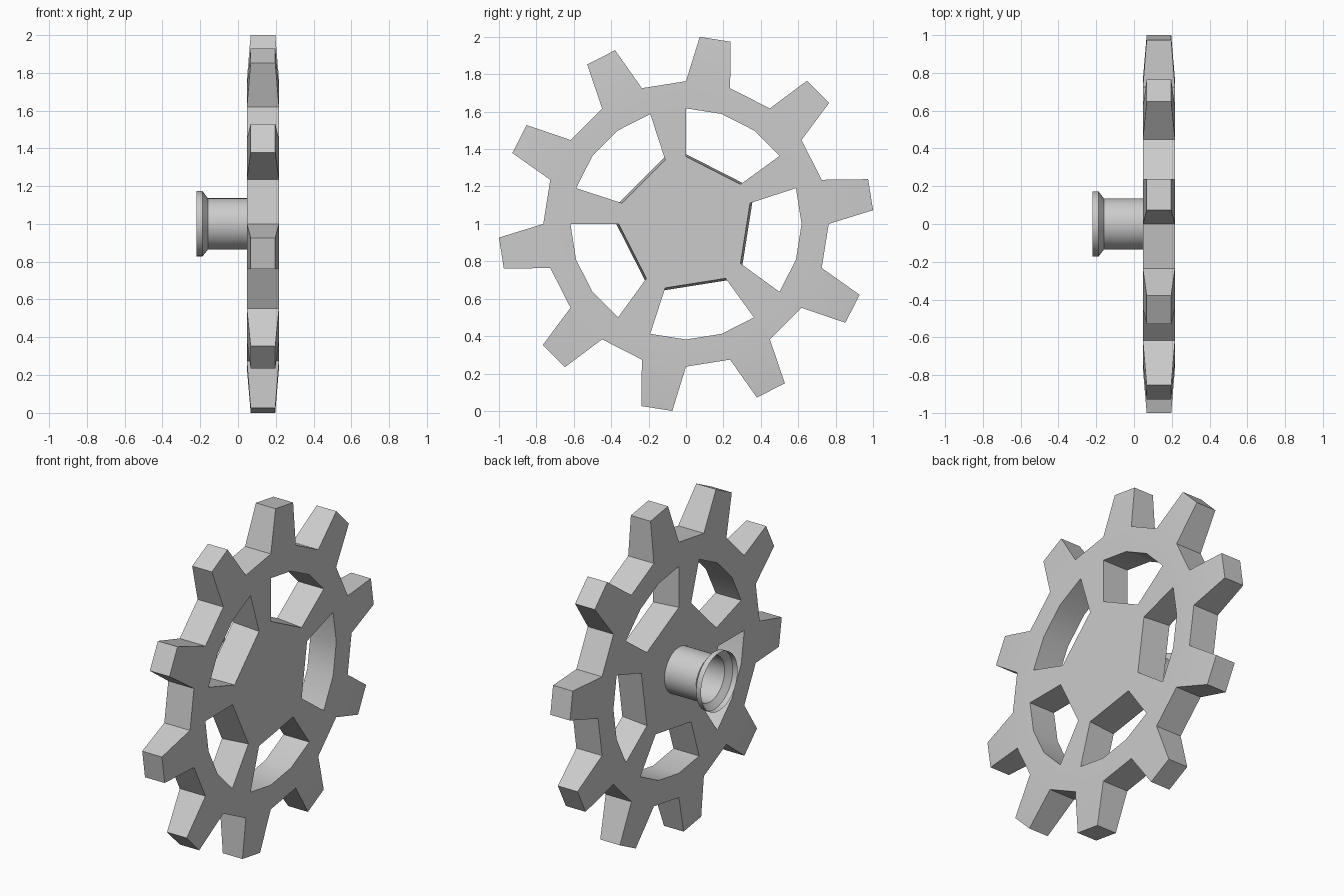
import bpy, bmesh
from math import sin, cos, radians

if "Cube" in bpy.data.objects:
    bpy.data.objects.remove(bpy.data.objects["Cube"])

CZ = 1.0                      # axle height
X_BACK, X_FRONT = 0.047, 0.217
N = 20                        # sectors of 18 degrees


def polar(x, r, deg):
    a = radians(deg)
    return (x, r * sin(a), CZ + r * cos(a))


def finish(bm, name):
    bmesh.ops.recalc_face_normals(bm, faces=bm.faces)
    mesh = bpy.data.meshes.new(name)
    bm.to_mesh(mesh)
    bm.free()
    obj = bpy.data.objects.new(name, mesh)
    bpy.context.collection.objects.link(obj)
    bpy.ops.object.select_all(action='DESELECT')
    obj.select_set(True)
    bpy.context.view_layer.objects.active = obj
    bpy.ops.object.shade_smooth_by_angle(angle=radians(30))
    return obj


# Gear wheel: pentagonal hub, five spokes, rim and ten tapered teeth
bm = bmesh.new()


def ring(x, r, ids):
    return {k: bm.verts.new(polar(x, r, k * 18)) for k in ids}


def wall(a, b, i, j):
    bm.faces.new((a[i], a[j], b[j], b[i]))


hub_ids = [k for k in range(N) if k % 4 in (0, 3)]
hub, inner, root = [], [], []
for x, hub_r in ((X_BACK, 0.373), (X_FRONT, 0.36)):
    hub.append(ring(x, hub_r, hub_ids))
    inner.append(ring(x, 0.618, range(N)))
    root.append(ring(x, 0.763, range(N)))
    bm.faces.new([hub[-1][k] for k in hub_ids])

for k in range(N):
    j = (k + 1) % N
    for s in (0, 1):
        wall(inner[s], root[s], k, j)
    # spoke faces and side walls, or the window's outer wall
    if k % 4 == 3:
        for s in (0, 1):
            wall(hub[s], inner[s], k, j)
        for e in (k, j):
            bm.faces.new((hub[0][e], hub[1][e], inner[1][e], inner[0][e]))
    else:
        wall(inner[0], inner[1], k, j)
    # straight hub edge of each window
    if k % 4 == 0:
        wall(hub[0], hub[1], k, k + 3)
    # teeth on even sectors, flat gaps on odd ones
    if k % 2 == 0:
        mid = k * 18 + 9
        tip = [bm.verts.new(polar(x, 1.0028, mid + d)) for x, d in
               ((0.067, -4.8), (0.067, 4.8), (0.197, 4.8), (0.197, -4.8))]
        base = [root[0][k], root[0][j], root[1][j], root[1][k]]
        bm.faces.new(tip)
        for i in range(4):
            n = (i + 1) % 4
            bm.faces.new((base[i], base[n], tip[n], tip[i]))
    else:
        wall(root[0], root[1], k, j)
finish(bm, "gear_wheel")

# Hollow axle sleeve with a flared collar, open at its far end
bm = bmesh.new()
SEG = 32
profile = [(X_BACK, 0.136), (-0.16, 0.136), (-0.188, 0.173), (-0.22, 0.173)]
loops = [[bm.verts.new(polar(x, r, i * 360 / SEG)) for i in range(SEG)]
         for x, r in profile]
for a, b in zip(loops, loops[1:]):
    for i in range(SEG):
        wall(a, b, i, (i + 1) % SEG)
finish(bm, "axle_sleeve")
